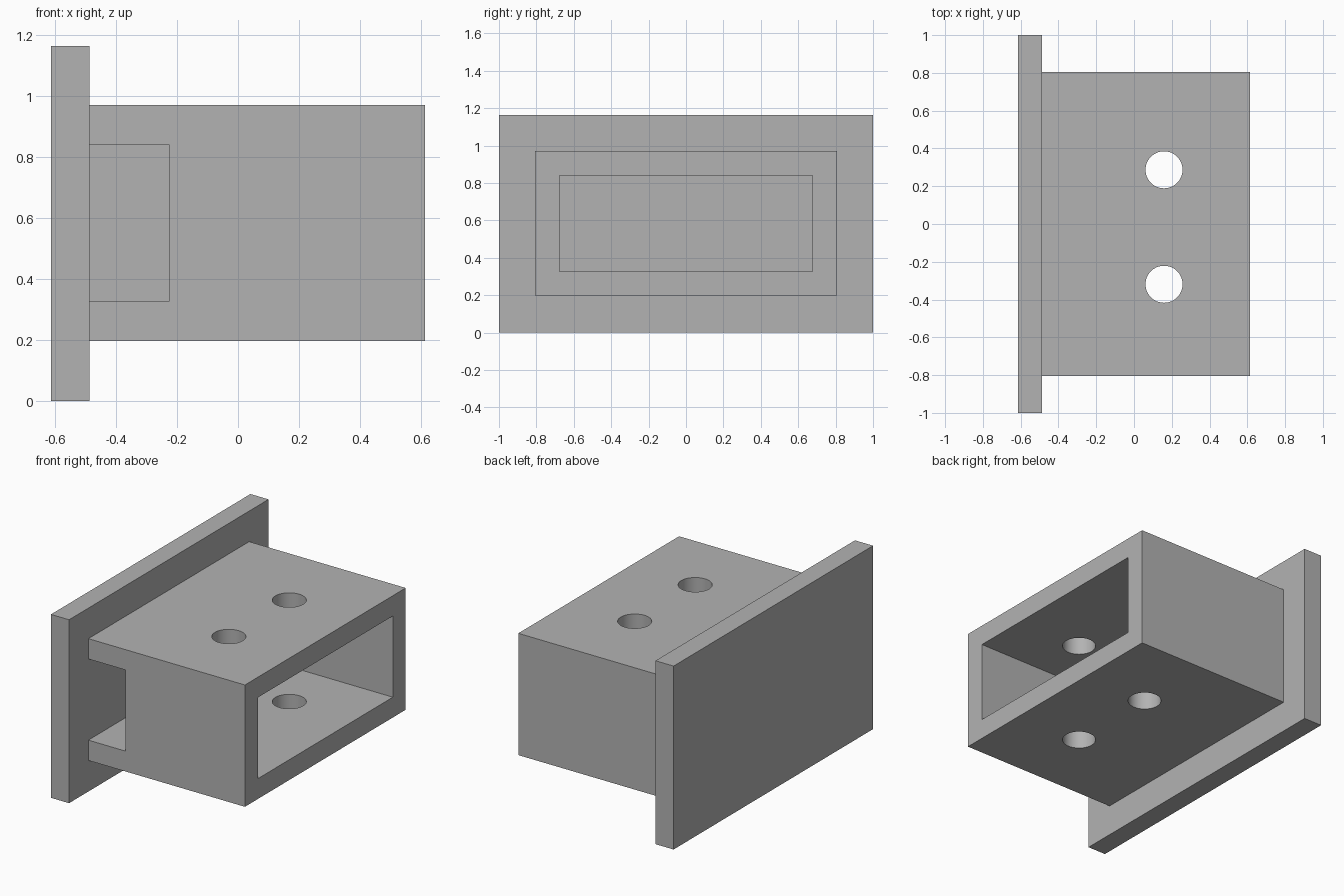
import bpy
from mathutils import Vector
from math import radians

cube = bpy.data.objects.get("Cube")
if cube:
    bpy.data.objects.remove(cube, do_unlink=True)

grey = bpy.data.materials.new("grey metal")
grey.use_nodes = True
colour = (0.45, 0.45, 0.45, 1)
grey.diffuse_color = colour
grey.node_tree.nodes["Principled BSDF"].inputs["Base Color"].default_value = colour


def box(name, low, high):
    """Box between two opposite corners."""
    low, high = Vector(low), Vector(high)
    bpy.ops.mesh.primitive_cube_add(size=1, location=(low + high) / 2)
    obj = bpy.context.object
    obj.name = name
    obj.scale = high - low
    bpy.ops.object.transform_apply(location=True, rotation=False, scale=True)
    obj.data.materials.append(grey)
    return obj


def cut(target, cutter):
    """Subtract the cutter from the target, then discard it."""
    cutter.hide_render = True
    mod = target.modifiers.new("cut", 'BOOLEAN')
    mod.operation = 'DIFFERENCE'
    mod.solver = 'EXACT'
    mod.object = cutter
    bpy.context.view_layer.objects.active = target
    bpy.ops.object.modifier_apply(modifier=mod.name)
    bpy.data.objects.remove(cutter, do_unlink=True)


# Main dimensions
left_end, plate_face, right_end = -0.613, -0.486, 0.613
half_width, bottom, top = 0.806, 0.197, 0.97
wall = 0.129
inner_half, floor, ceiling = half_width - wall, bottom + wall, top - wall

# Mounting plate
box("mounting_plate", (left_end, -1, 0), (plate_face, 1, 1.164))

# Rectangular sleeve, hollow from the open end through to the plate
sleeve = box("sleeve", (plate_face, -half_width, bottom), (right_end, half_width, top))
cut(sleeve, box("cavity_cutter", (-0.8, -inner_half, floor), (0.8, inner_half, ceiling)))

# Notch in the front wall beside the plate
cut(sleeve, box("notch_cutter", (-0.8, -1, floor), (-0.226, 0, ceiling)))

# Two bolt holes through the top and bottom walls
for y in (0.287, -0.319):
    bpy.ops.mesh.primitive_cylinder_add(vertices=64, radius=0.098, depth=2,
                                        location=(0.159, y, 0.6))
    hole = bpy.context.object
    hole.data.materials.append(grey)
    cut(sleeve, hole)

# Round hole walls, crisp edges elsewhere
bpy.ops.object.select_all(action='DESELECT')
sleeve.select_set(True)
bpy.context.view_layer.objects.active = sleeve
bpy.ops.object.shade_smooth_by_angle(angle=radians(30))
